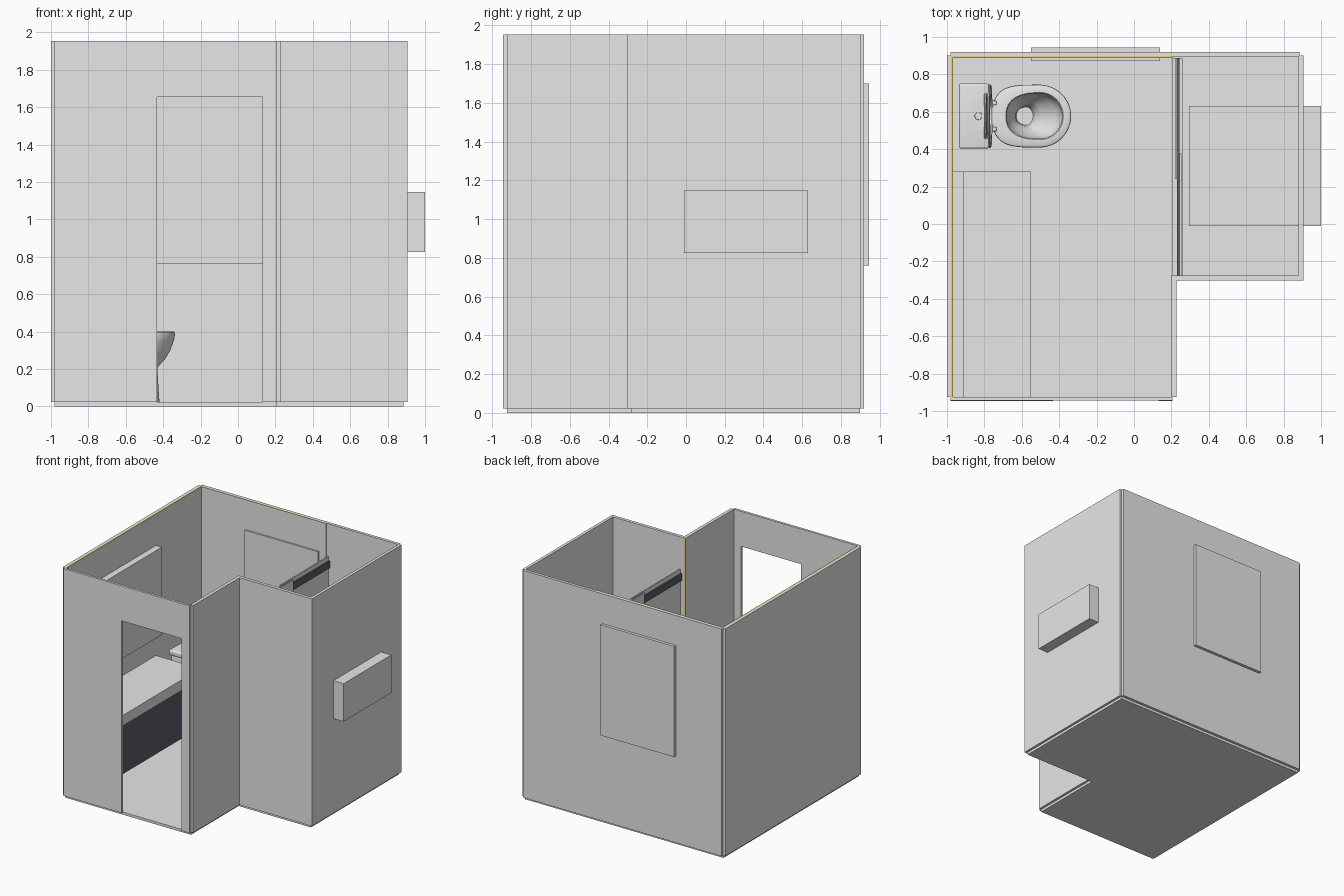
import bpy, bmesh, math
from mathutils import Matrix, Vector

if "Cube" in bpy.data.objects:
    bpy.data.objects.remove(bpy.data.objects["Cube"])


def material(name, rgb):
    m = bpy.data.materials.new(name)
    m.diffuse_color = (*rgb, 1)
    m.use_nodes = True
    m.node_tree.nodes["Principled BSDF"].inputs["Base Color"].default_value = m.diffuse_color
    return m


GREY = material("light grey", (0.8, 0.8, 0.8))
DARK = material("charcoal", (0.11, 0.11, 0.15))
YELLOW = material("yellow", (0.8, 0.58, 0.02))


def finish(name, bm, mat, smooth=False):
    bmesh.ops.recalc_face_normals(bm, faces=bm.faces)
    me = bpy.data.meshes.new(name)
    bm.to_mesh(me)
    bm.free()
    me.materials.append(mat)
    ob = bpy.data.objects.new(name, me)
    bpy.context.collection.objects.link(ob)
    if smooth:
        bpy.ops.object.select_all(action='DESELECT')
        bpy.context.view_layer.objects.active = ob
        ob.select_set(True)
        bpy.ops.object.shade_smooth_by_angle(angle=math.radians(40))
    return ob


def box(name, x, y, z, mat=GREY, bevel=0):
    bm = bmesh.new()
    bmesh.ops.create_cube(bm, size=1)
    for v in bm.verts:
        v.co = Vector([(r[0] + r[1]) / 2 + c * (r[1] - r[0]) for r, c in zip((x, y, z), v.co)])
    if bevel:
        bmesh.ops.bevel(bm, geom=bm.edges[:], offset=bevel, segments=4, profile=0.5, affect='EDGES')
    return finish(name, bm, mat, bevel > 0)


def prism(name, pts, depth, place, mat=GREY):
    """Extrude a flat outline along its local z, then place it."""
    bm = bmesh.new()
    f = bm.faces.new([bm.verts.new((a, b, 0)) for a, b in pts])
    up = bmesh.ops.extrude_face_region(bm, geom=[f])["geom"]
    bmesh.ops.translate(bm, vec=(0, 0, depth), verts=[g for g in up if isinstance(g, bmesh.types.BMVert)])
    bmesh.ops.transform(bm, matrix=place, verts=bm.verts)
    return finish(name, bm, mat)


def loft(name, rings, mat=GREY):
    """Skin a stack of equal rings, capping both ends."""
    bm = bmesh.new()
    rows = [[bm.verts.new(p) for p in r] for r in rings]
    n = len(rows[0])
    for a, b in zip(rows, rows[1:]):
        for i in range(n):
            bm.faces.new((a[i], a[(i + 1) % n], b[(i + 1) % n], b[i]))
    bm.faces.new(rows[0])
    bm.faces.new(rows[-1])
    return finish(name, bm, mat, True)


def paint(ob, mat, rule):
    ob.data.materials.append(mat)
    for p in ob.data.polygons:
        if rule(p.normal):
            p.material_index = 1


# Floor: L-shaped slab
floor = [(-0.98, -0.925), (0.205, -0.925), (0.205, -0.285), (0.885, -0.285), (0.885, 0.897), (-0.98, 0.897)]
prism("floor", floor, 0.022, Matrix.Identity(4))

# Walls
Z = (0.022, 1.953)
box("left_wall", (-1.0, -0.975), (-0.925, 0.9), Z)
box("back_wall", (-0.98, 0.885), (0.895, 0.92), Z)
box("right_wall", (0.88, 0.905), (-0.28, 0.9), Z)
box("step_wall", (0.205, 0.905), (-0.302, -0.275), Z)
box("entry_side_wall", (0.205, 0.226), (-0.925, -0.302), Z)

# Front wall with door opening, as one outline in x-z
door = [(-0.98, 0.022), (-0.433, 0.022), (-0.433, 1.655), (0.132, 1.655), (0.132, 0.022),
        (0.205, 0.022), (0.205, 1.953), (-0.98, 1.953)]
prism("front_wall", door, 0.021, Matrix.Translation((0, -0.924, 0)) @ Matrix.Rotation(math.pi / 2, 4, 'X'))

# Thin wall lining with yellow edges
up = lambda n: n.z > 0.5
paint(box("left_lining", (-0.975, -0.967), (-0.924, 0.895), Z), YELLOW, up)
paint(box("back_lining", (-0.967, 0.205), (0.888, 0.895), Z), YELLOW, up)
paint(box("entry_lining", (0.198, 0.205), (-0.924, -0.275), Z), YELLOW, lambda n: n.y > 0.5)

# Window, wall niche and mirror cabinet
box("window", (-0.55, 0.14), (0.872, 0.945), (0.76, 1.70))
box("wall_niche", (0.295, 1.0), (-0.01, 0.63), (0.825, 1.147))
box("mirror", (-0.967, -0.912), (-0.924, 0.28), (0.94, 1.685))

# Floating vanity
box("vanity_top", (-0.967, -0.55), (-0.924, 0.28), (0.665, 0.75))
box("vanity_cabinet", (-0.967, -0.551), (-0.923, 0.279), (0.25, 0.665), DARK)

# Sliding shower screen
box("shower_sill", (0.205, 0.26), (-0.275, 0.888), (0.022, 0.035))
box("back_screen", (0.22, 0.231), (0.24, 0.888), (0.035, 1.68))
box("front_screen", (0.243, 0.254), (-0.275, 0.38), (0.035, 1.68))
box("screen_rail", (0.231, 0.243), (-0.275, 0.888), (1.585, 1.645), DARK)

# Toilet
CY, N = 0.577, 48


def egg(x0, x1, half, z, square=0.5, mid=0.6):
    """Ring with a round front (+x) and a squarer back."""
    xm = x0 + (x1 - x0) * mid
    pts = []
    for i in range(N):
        t = 2 * math.pi * i / N
        c, s = math.cos(t), math.sin(t)
        if c >= 0:
            pts.append((xm + (x1 - xm) * c, CY + half * s, z))
        else:
            pts.append((xm - (xm - x0) * abs(c) ** square,
                        CY + half * math.copysign(abs(s) ** 0.8, s), z))
    return pts


bowl = [(-0.74, -0.42, 0.105, 0.022, 0.5), (-0.74, -0.425, 0.098, 0.10, 0.5), (-0.74, -0.43, 0.095, 0.18, 0.5),
        (-0.745, -0.43, 0.10, 0.21, 0.5), (-0.75, -0.392, 0.125, 0.25, 0.5), (-0.755, -0.362, 0.146, 0.30, 0.5),
        (-0.757, -0.344, 0.16, 0.35, 0.5), (-0.76, -0.336, 0.168, 0.385, 0.5), (-0.758, -0.338, 0.166, 0.396, 0.5),
        (-0.752, -0.344, 0.16, 0.40, 0.5),
        (-0.685, -0.378, 0.126, 0.40, 0.8), (-0.68, -0.384, 0.121, 0.394, 0.8), (-0.68, -0.385, 0.12, 0.36, 0.85),
        (-0.672, -0.42, 0.105, 0.31, 0.9), (-0.65, -0.49, 0.075, 0.26, 1), (-0.632, -0.53, 0.055, 0.22, 1),
        (-0.628, -0.54, 0.048, 0.17, 1)]
loft("toilet_bowl", [egg(a, b, h, z, q) for a, b, h, z, q in bowl])

# Raised seat ring and lid, leaning on the tank
def upright(name, x, thick, hole):
    tilt = Matrix.Translation((x, CY, 0.41)) @ Matrix.Rotation(math.radians(-92), 4, 'Y')
    flat = lambda k, z: [tilt @ Vector((0.2 + (px - 0.2) * k, (py - CY) * k, z))
                         for px, py, _ in egg(0, 0.40, 0.17, 0, 0.6)]
    rows = [flat(0.97, 0), flat(1, thick * 0.3), flat(1, thick * 0.7), flat(0.97, thick)]
    if hole:
        rows += [flat(0.70, thick), flat(0.70, 0)]
        bm = bmesh.new()
        vs = [[bm.verts.new(p) for p in r] for r in rows]
        for j, a in enumerate(vs):
            b = vs[(j + 1) % len(vs)]
            for i in range(N):
                k = (i + 1) % N
                bm.faces.new((a[i], a[k], b[k], b[i]))
        finish(name, bm, GREY, True)
    else:
        loft(name, rows)


upright("toilet_lid", -0.775, 0.014, False)
upright("toilet_seat", -0.757, 0.014, True)
for s in (-1, 1):
    box("seat_hinge", (-0.775, -0.735), (CY + s * 0.07 - 0.012, CY + s * 0.07 + 0.012), (0.39, 0.42), GREY, 0.005)

# Tank, lid and flush button
box("tank", (-0.925, -0.775), (0.415, 0.74), (0.36, 0.72), GREY, 0.02)
box("tank_lid", (-0.935, -0.775), (0.403, 0.751), (0.715, 0.76), GREY, 0.012)
box("flush_plate", (-0.862, -0.803), (0.50, 0.662), (0.755, 0.764))
bm = bmesh.new()
bmesh.ops.create_cone(bm, cap_ends=True, segments=32, radius1=0.021, radius2=0.019, depth=0.012,
                      matrix=Matrix.Translation((-0.832, CY, 0.765)))
finish("flush_button", bm, GREY, True)
